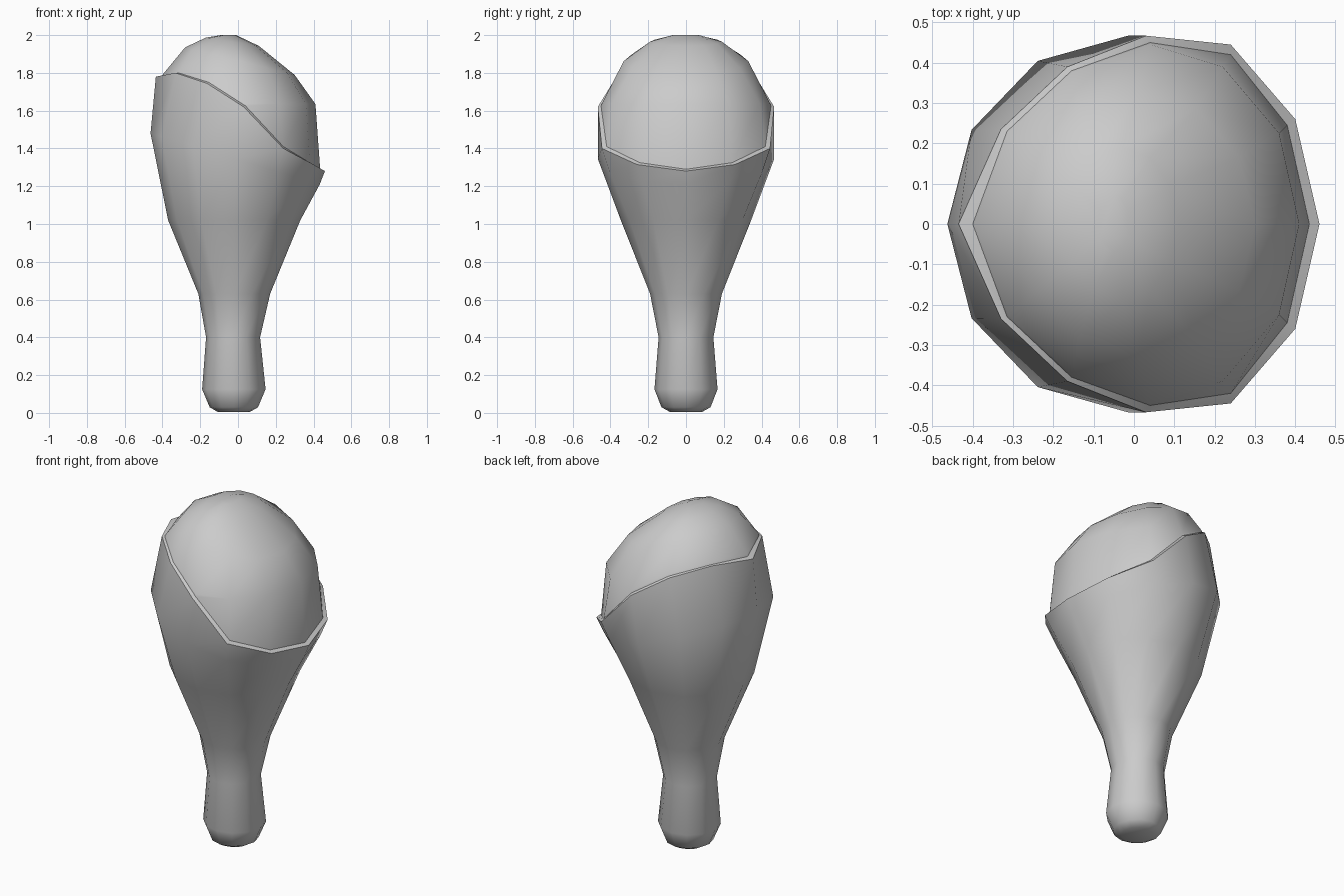
import bpy, bmesh
from math import cos, sin, pi, radians

if "Cube" in bpy.data.objects:
    bpy.data.objects.remove(bpy.data.objects["Cube"])

N = 12


def ring(cx, rx, ry, z, tilt=0.0):
    """Elliptical 12-sided loop; z changes by tilt from centre to +x side."""
    pts = []
    for i in range(N):
        a = 2 * pi * i / N
        pts.append((cx + rx * cos(a), ry * sin(a), z + tilt * cos(a)))
    return pts


def mirrored(half):
    """Complete a loop from 7 points running from +x to -x on the +y side."""
    return half + [(x, -y, z) for x, y, z in half[-2:0:-1]]


def loft(name, loops, cap_start=False, cap_end=False):
    bm = bmesh.new()
    rows = [[bm.verts.new(p) for p in loop] for loop in loops]
    for a, b in zip(rows, rows[1:]):
        for i in range(N):
            j = (i + 1) % N
            bm.faces.new((a[i], a[j], b[j], b[i]))
    if cap_start:
        bm.faces.new(rows[0][::-1])
    if cap_end:
        bm.faces.new(rows[-1])
    me = bpy.data.meshes.new(name)
    bm.to_mesh(me)
    bm.free()
    ob = bpy.data.objects.new(name, me)
    bpy.context.collection.objects.link(ob)
    bpy.context.view_layer.objects.active = ob
    ob.select_set(True)
    bpy.ops.object.shade_smooth_by_angle(angle=radians(50))
    ob.select_set(False)
    return ob


# slanted rim, outer and inner edges
rim_outer = mirrored([(0.46, 0, 1.28), (0.40, 0.26, 1.315), (0.24, 0.445, 1.40),
                      (0.03, 0.467, 1.62), (-0.165, 0.39, 1.745),
                      (-0.33, 0.235, 1.80), (-0.435, 0, 1.78)])
inner_half = [(0.435, 0, 1.29), (0.38, 0.245, 1.325), (0.24, 0.42, 1.41),
              (0.04, 0.45, 1.625), (-0.155, 0.38, 1.75),
              (-0.315, 0.23, 1.80), (-0.40, 0, 1.785)]
rim_inner = mirrored(inner_half)

# handle and flared cup
loft("handle_cup", [
    ring(-0.022, 0.085, 0.085, 0.005),
    ring(-0.022, 0.128, 0.130, 0.03),
    ring(-0.022, 0.168, 0.167, 0.125),
    ring(-0.026, 0.143, 0.145, 0.40),
    ring(-0.020, 0.190, 0.190, 0.63),
    ring(-0.020, 0.350, 0.345, 1.02),
    ring(-0.015, 0.448, 0.467, 1.345, -0.135),
    rim_outer, rim_inner], cap_start=True)

# rounded top filling the cup
shoulder = mirrored([(0.41, 0, 1.635), (0.36, 0.225, 1.635), (0.22, 0.39, 1.637)]
                    + [(x * 0.985, y * 0.99, z + 0.012) for x, y, z in inner_half[3:]])
loft("dome", [
    rim_inner, shoulder,
    ring(0.01, 0.29, 0.33, 1.862, -0.073),
    ring(-0.03, 0.14, 0.19, 1.965, -0.022),
    ring(-0.05, 0.04, 0.07, 2.0)], cap_end=True)
